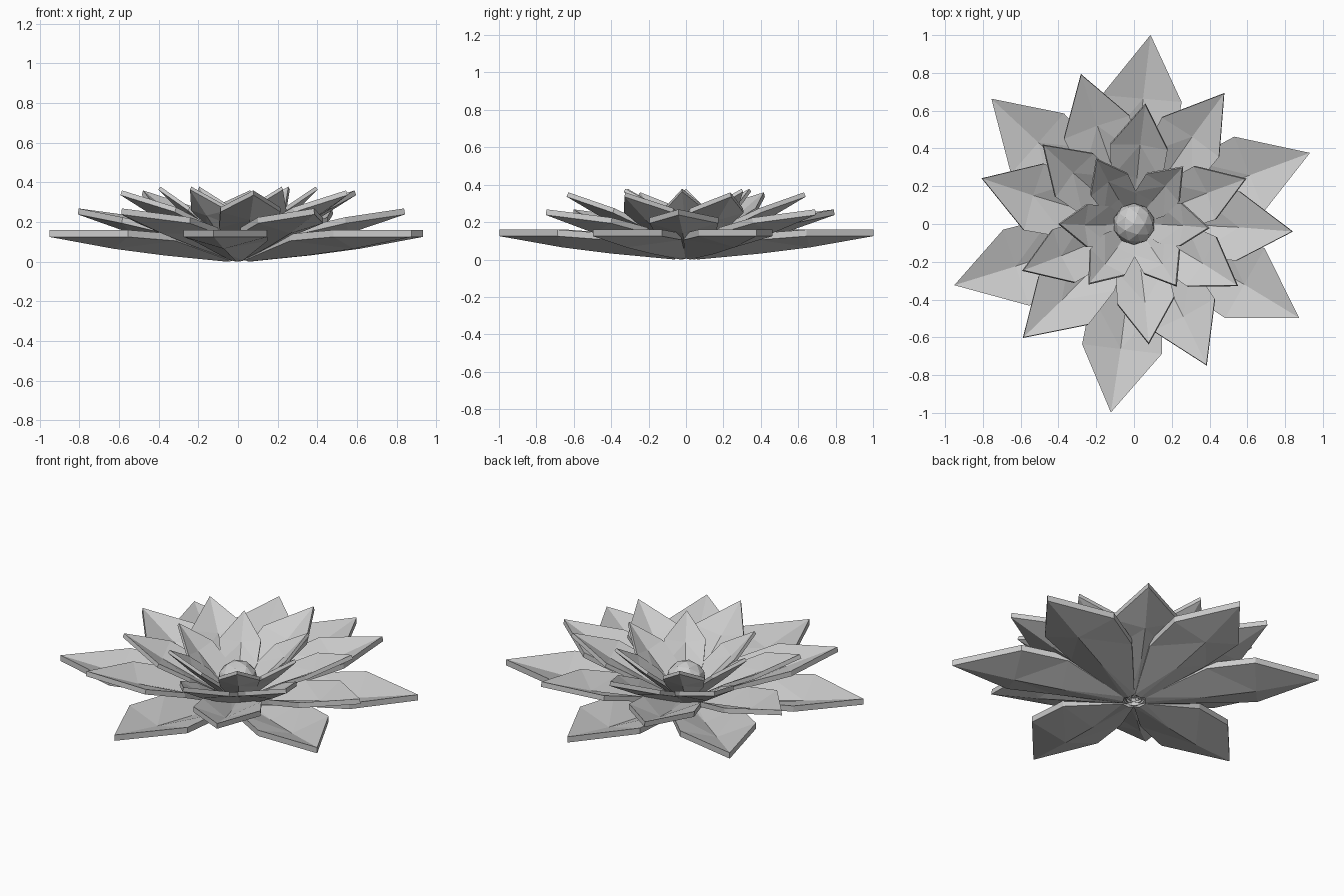
import bpy, bmesh, math
from mathutils import Matrix

if "Cube" in bpy.data.objects:
    bpy.data.objects.remove(bpy.data.objects["Cube"])

grey = bpy.data.materials.new("light_grey")
grey.diffuse_color = (0.6, 0.6, 0.6, 1)
grey.use_nodes = True
grey.node_tree.nodes["Principled BSDF"].inputs["Base Color"].default_value = grey.diffuse_color

# Unit petal: rows of (distance, right edge, crease, left edge, rim height, crease height)
ROWS = [(0.06, -0.035, 0.0, 0.035, 0.008, 0.0),
        (0.40, -0.175, 0.01, 0.20, 0.105, 0.032),
        (0.665, -0.195, 0.01, 0.23, 0.125, 0.065)]
TIP = (1.005, 0.0, 0.125)
THICK = 0.035


def add_object(name, bm):
    bmesh.ops.recalc_face_normals(bm, faces=bm.faces)
    me = bpy.data.meshes.new(name)
    bm.to_mesh(me)
    bm.free()
    me.materials.append(grey)
    ob = bpy.data.objects.new(name, me)
    bpy.context.collection.objects.link(ob)
    return ob


def add_petal(bm, matrix):
    # cupped sheet, then lifted copy and side walls for the thickness
    new = bm.verts.new
    grid = [[new((x, r, zr)), new((x, c, zc)), new((x, l, zr))]
            for x, r, c, l, zr, zc in ROWS]
    tip = new(TIP)
    faces = []
    for a, b in zip(grid, grid[1:]):
        for i in (0, 1):
            faces.append(bm.faces.new((a[i], b[i], b[i + 1], a[i + 1])))
    for i in (0, 1):
        faces.append(bm.faces.new((grid[-1][i], tip, grid[-1][i + 1])))
    faces = bmesh.ops.triangulate(bm, faces=faces)["faces"]
    verts = {v for f in faces for v in f.verts}
    ext = bmesh.ops.extrude_face_region(bm, geom=faces, use_keep_orig=True)
    top = [g for g in ext["geom"] if isinstance(g, bmesh.types.BMVert)]
    bmesh.ops.translate(bm, verts=top, vec=(0, 0, THICK))
    bmesh.ops.transform(bm, matrix=matrix, verts=list(verts) + top)


# Petal rings: name, scale, upward tilt, direction of each petal
RINGS = [("outer_petals", 1.0, 0.0, (85, 22, -29.6, -97, -161.2, 138.7)),
         ("second_petals", 0.865, 8.7, (109.5, 55.4, -2.7, -62.8, -134.3, 163.3)),
         ("third_petals", 0.716, 20.5, (84.6, 22, -30.8, -83, -157.3, 139)),
         ("inner_petals", 0.535, 35.0, (120, 49.5, -3, -55.7, -127, 180))]
for name, scale, tilt, angles in RINGS:
    bm = bmesh.new()
    for a in angles:
        add_petal(bm, Matrix.Rotation(math.radians(a), 4, 'Z')
                  @ Matrix.Rotation(math.radians(-tilt), 4, 'Y')
                  @ Matrix.Scale(scale, 4))
    add_object(name, bm)

# Faceted ball in the middle
bm = bmesh.new()
bmesh.ops.create_icosphere(bm, subdivisions=2, radius=0.11,
                           matrix=Matrix.Translation((0, 0, 0.145)))
add_object("flower_centre", bm)
